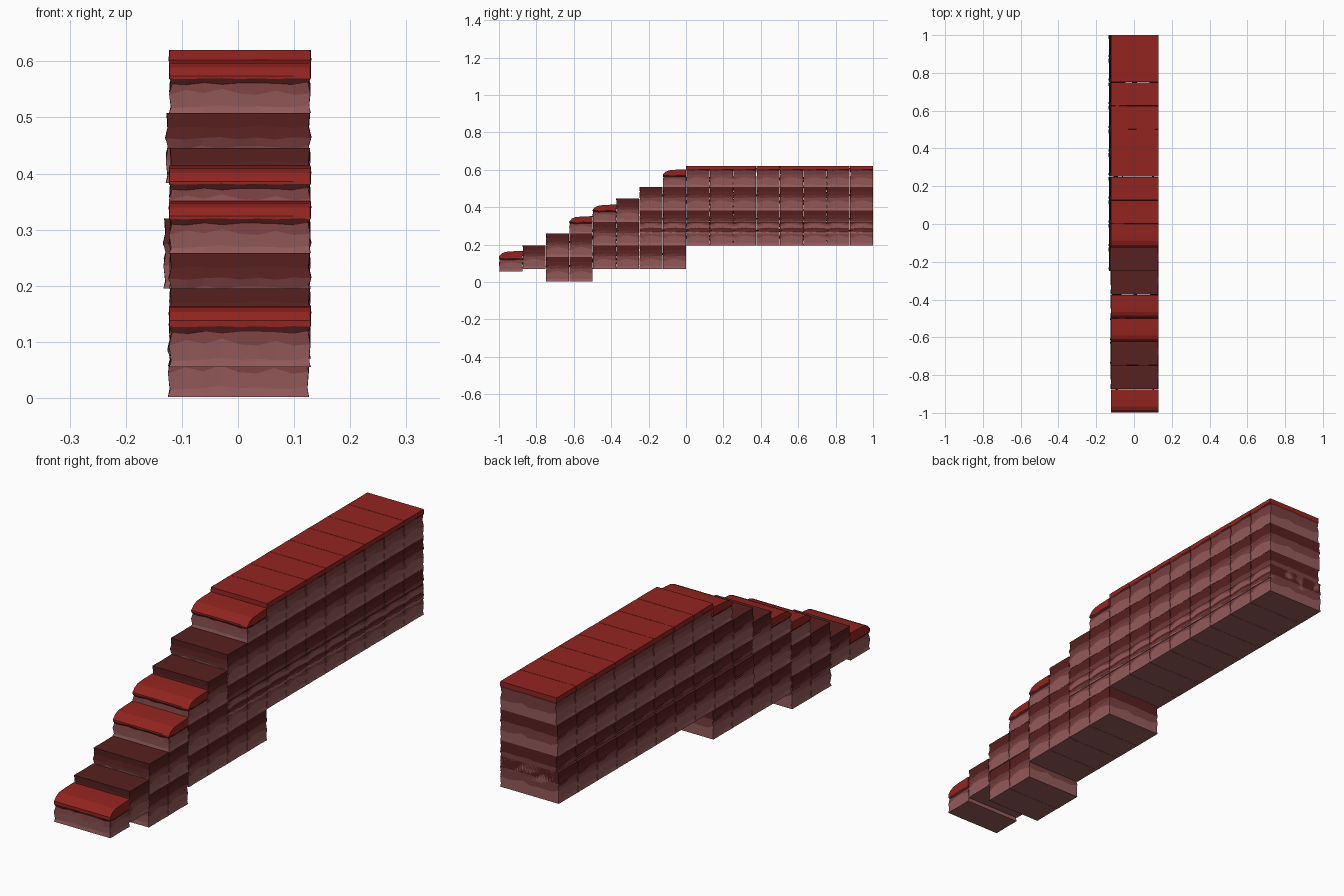
import bpy, bmesh, random

if "Cube" in bpy.data.objects:
    bpy.data.objects.remove(bpy.data.objects["Cube"])

W = 0.125  # depth of one column of blocks


def mat(name, c):
    m = bpy.data.materials.new(name)
    m.diffuse_color = (*c, 1)
    m.use_nodes = True
    m.node_tree.nodes["Principled BSDF"].inputs["Base Color"].default_value = m.diffuse_color
    return m


MATS = [mat("pale_rock", (0.30, 0.105, 0.105)), mat("mid_rock", (0.19, 0.05, 0.05)),
        mat("dark_rock", (0.095, 0.015, 0.014)), mat("red_cap", (0.29, 0.018, 0.014))]

# strata per block kind: (height fraction, inset, seam waviness, material of band below)
STRATA = {
    "rock": [(0, .001, 0, 0), (.12, .004, .03, 0), (.37, .001, .06, 0), (.5, .005, .05, 1),
             (.64, .0, .02, 1), (.8, .004, .02, 2), (1, .002, 0, 2)],
    "flat": [(0, .001, 0, 0), (.12, .004, .03, 0), (.4, .001, .06, 0), (.56, .006, .04, 1),
             (.78, .004, .02, 1), (.84, .0, .01, 2), (1, .001, 0, 3)],
    "round": [(0, .001, 0, 0), (.12, .004, .03, 0), (.4, .001, .06, 0), (.55, .006, .03, 1),
              (.65, .001, .01, 2), (1, .001, 0, 3)],
}
US = [0, .12, .28, .55, 1]                 # subdivisions along the depth
DROPS = [.028, .013, .005, .002, 0]        # rounded nose of a step cap
NX = 8


def block(name, y0, z0, z1, kind, xl=-.124, xr=.131):
    rng = random.Random(4)
    # perimeter: front left-to-right, right side, back, left side
    ring = [(i / NX, 0) for i in range(NX)] + [(1, u) for u in US[:-1]]
    ring += [(1 - i / NX, 1) for i in range(NX)] + [(0, u) for u in US[:0:-1]]
    n, h = len(ring), z1 - z0
    bm = bmesh.new()
    rows = []
    for f, inset, wave, _ in STRATA[kind]:
        row = []
        for s, u in ring:
            j = rng.uniform(-1, 1)
            k = inset + .0015 * rng.random()
            x = xl + s * (xr - xl) + (k if s == 0 else -k if s == 1 else 0)
            y = y0 + u * W + (k * .7 if u == 0 else 0)
            z = z0 + h * (f + wave * j)
            if kind == "round" and f == 1:
                z -= DROPS[US.index(u)]
            row.append(bm.verts.new((x, y, z)))
        rows.append(row)
    # side bands
    for k in range(1, len(rows)):
        for i in range(n):
            j = (i + 1) % n
            fc = bm.faces.new((rows[k-1][i], rows[k-1][j], rows[k][j], rows[k][i]))
            fc.material_index = STRATA[kind][k][3]
    # top and bottom, closed in strips across the width
    m = len(US) - 1
    for row, mi, flip in ((rows[0], 0, True), (rows[-1], STRATA[kind][-1][3], False)):
        right = row[NX:NX + m + 1]
        left = [row[0]] + row[:2 * NX + m - 1:-1][:m]
        front, back = row[1:NX], row[NX + m + 1:2 * NX + m]
        for a in range(m):
            loop = [left[a]] + (front if a == 0 else []) + [right[a], right[a+1]]
            loop += (back if a == m - 1 else []) + [left[a+1]]
            fc = bm.faces.new(loop[::-1] if flip else loop)
            fc.material_index = mi
    bmesh.ops.recalc_face_normals(bm, faces=bm.faces)
    me = bpy.data.meshes.new(name)
    bm.to_mesh(me)
    bm.free()
    for mt in MATS:
        me.materials.append(mt)
    bpy.context.collection.objects.link(bpy.data.objects.new(name, me))


# block types reused in the columns
BASE = (.07, .195, "rock")
BULGE = (.195, .32, "rock", -.134)
FOOT = [(.002, .133, "rock", -.126, .128), (.133, .258, "rock")]
UPPER = [BULGE, (.258, .383, "rock"), (.383, .508, "rock", -.130)]

COLUMNS = [
    [(.055, .166, "round")],
    [BASE],
    FOOT,
    FOOT + [(.258, .352, "round")],
    [BASE, (.195, .32, "rock"), (.32, .414, "round")],
    [BASE, (.195, .32, "rock"), (.32, .445, "rock")],
    [BASE] + UPPER,
    [BASE] + UPPER + [(.508, .602, "round")],
] + [UPPER + [(.508, .62, "flat")]] * 8

for c, col in enumerate(COLUMNS):
    for r, b in enumerate(col):
        part = "rock_block" if b[2] == "rock" else b[2] + "_cap_step"
        block(f"{part}_{c}_{r}", -1 + c * W, *b)
